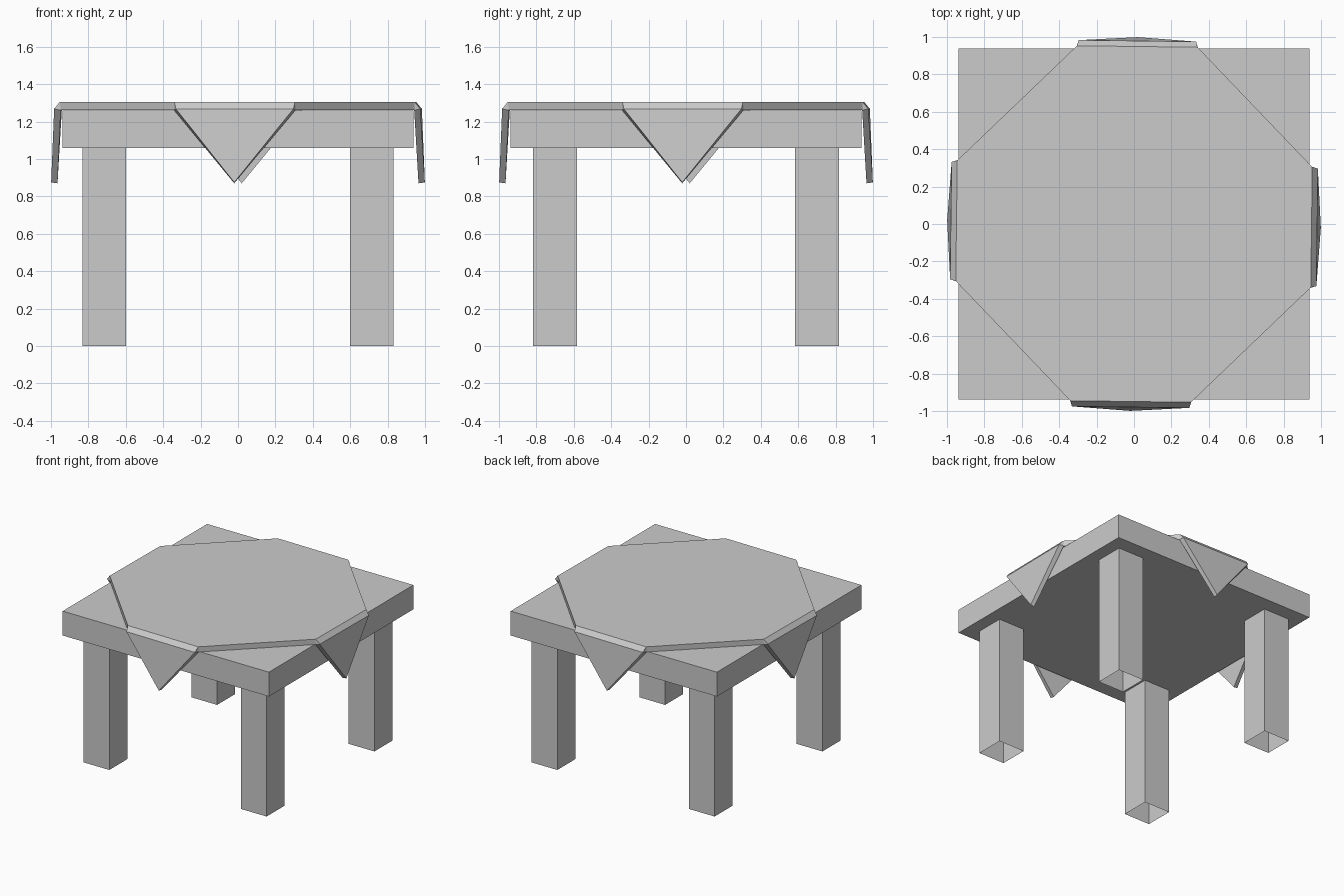
import bpy, bmesh
from mathutils import Matrix, Vector
from math import pi

old = bpy.data.objects.get("Cube")
if old:
    bpy.data.objects.remove(old, do_unlink=True)

grey = bpy.data.materials.new("light_grey")
grey.use_nodes = True
colour = (0.6, 0.6, 0.6, 1)
grey.diffuse_color = colour
for node in grey.node_tree.nodes:
    if node.type == 'BSDF_PRINCIPLED':
        node.inputs["Base Color"].default_value = colour


def add_object(name, bm):
    mesh = bpy.data.meshes.new(name)
    bm.to_mesh(mesh)
    bm.free()
    mesh.materials.append(grey)
    obj = bpy.data.objects.new(name, mesh)
    bpy.context.scene.collection.objects.link(obj)
    return obj


def add_box(name, centre, size, open_ends=False):
    bm = bmesh.new()
    bmesh.ops.create_cube(bm, size=1, matrix=Matrix.Translation(centre) @ Matrix.Diagonal((*size, 1)))
    if open_ends:
        ends = [f for f in bm.faces if abs(f.normal.z) > 0.9]
        bmesh.ops.delete(bm, geom=ends, context='FACES_ONLY')
    return add_object(name, bm)


# Table top
add_box("table_top", (0, 0, 1.16), (1.875, 1.875, 0.2))

# Legs: hollow square tubes
for side, sx in (("left", 1), ("right", -1)):
    for end, sy in (("front", -1), ("back", 1)):
        add_box(f"{end}_{side}_leg", (sx * 0.715, sy * 0.70, 0.53), (0.235, 0.235, 1.06), True)

# Tablecloth: one hanging corner, repeated in quarter turns
corner = {
    "top_a": (-0.34, -0.945, 1.305), "top_b": (0.305, -0.953, 1.305),
    "knee_a": (-0.332, -0.975, 1.268), "knee_b": (0.296, -0.983, 1.268),
    "tip": (-0.02, -0.999, 0.875),
    "under_a": (-0.342, -0.942, 1.261), "under_b": (0.307, -0.948, 1.261),
    "under_tip": (-0.02, -0.965, 0.87),
}
bm = bmesh.new()
flaps = []
for i in range(4):
    turn = Matrix.Rotation(i * pi / 2, 3, 'Z')
    flaps.append({k: bm.verts.new(turn @ Vector(p)) for k, p in corner.items()})

panels = [
    "top_a knee_a knee_b top_b",
    "knee_a tip knee_b",
    "under_a under_b under_tip",
    "top_a under_a knee_a",
    "knee_a under_a under_tip tip",
    "top_b knee_b under_b",
    "knee_b tip under_tip under_b",
]
for i, flap in enumerate(flaps):
    for panel in panels:
        bm.faces.new([flap[k] for k in panel.split()])
    after = flaps[(i + 1) % 4]
    bm.faces.new((flap["top_b"], flap["under_b"], after["under_a"], after["top_a"]))
for level in ("top", "under"):
    bm.faces.new([f[level + s] for f in flaps for s in ("_a", "_b")])
bmesh.ops.recalc_face_normals(bm, faces=bm.faces)
add_object("tablecloth", bm)
